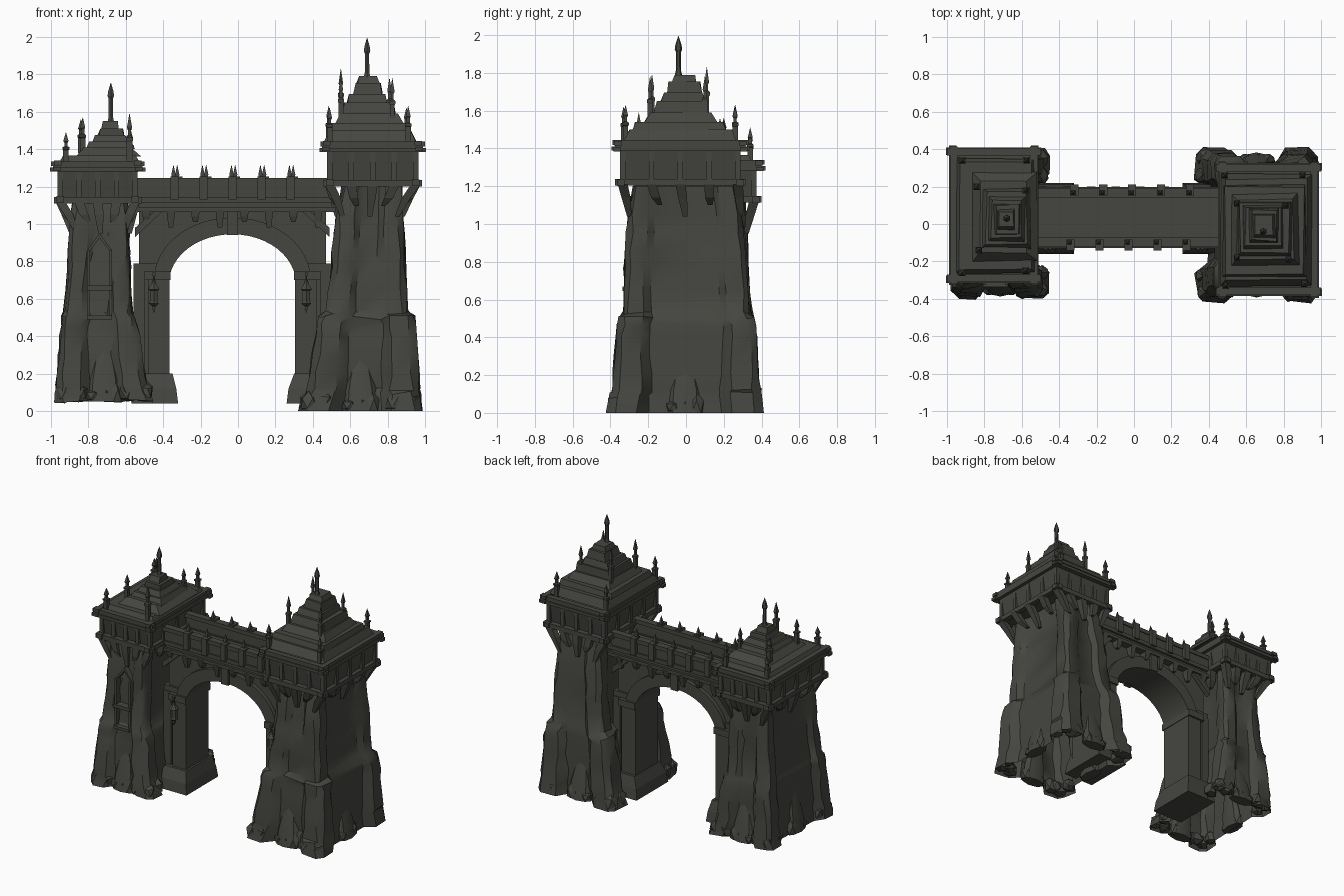
import bpy, bmesh, math, random
from mathutils import Vector, Matrix

if "Cube" in bpy.data.objects:
    bpy.data.objects.remove(bpy.data.objects["Cube"])
random.seed(4)

stone = bpy.data.materials.new("dark grey stone")
stone.diffuse_color = (0.06, 0.061, 0.052, 1)
stone.use_nodes = True
stone.node_tree.nodes["Principled BSDF"].inputs["Base Color"].default_value = stone.diffuse_color


def finish(name, bm, smooth=None):
    bmesh.ops.recalc_face_normals(bm, faces=bm.faces[:])
    me = bpy.data.meshes.new(name)
    bm.to_mesh(me)
    bm.free()
    me.materials.append(stone)
    ob = bpy.data.objects.new(name, me)
    bpy.context.collection.objects.link(ob)
    if smooth:
        bpy.context.view_layer.objects.active = ob
        ob.select_set(True)
        bpy.ops.object.shade_smooth_by_angle(angle=math.radians(smooth))
        ob.select_set(False)
    return ob


def loft(bm, rings, cap_start=True, cap_end=True):
    vs = [[bm.verts.new(p) for p in r] for r in rings]
    n = len(vs[0])
    for a, b in zip(vs, vs[1:]):
        for i in range(n):
            bm.faces.new((a[i], a[(i + 1) % n], b[(i + 1) % n], b[i]))
    if cap_start:
        bm.faces.new(vs[0][::-1])
    if cap_end:
        bm.faces.new(vs[-1])


def rect(x0, x1, y0, y1, z):
    return [(x0, y0, z), (x1, y0, z), (x1, y1, z), (x0, y1, z)]


def box(bm, x0, x1, y0, y1, z0, z1):
    loft(bm, [rect(x0, x1, y0, y1, z0), rect(x0, x1, y0, y1, z1)])


def turned(bm, x, y, profile, n=6):
    # stacked polygon rings from (radius, z) pairs
    loft(bm, [[(x + r * math.cos(math.tau * (i + .5) / n), y + r * math.sin(math.tau * (i + .5) / n), z)
               for i in range(n)] for r, z in profile])


def prism(bm, pts, y0, y1):
    loft(bm, [[(x, y0, z) for x, z in pts], [(x, y1, z) for x, z in pts]])


def lerp(table, z):
    for a, b in zip(table, table[1:]):
        if z <= b[0]:
            t = max(0, (z - a[0]) / (b[0] - a[0]))
            return [p + (q - p) * t for p, q in zip(a[1:], b[1:])]
    return table[-1][1:]


def tower_body(name, table):
    # table rows: z, x0, x1, y0, y1, buttress width, recess depth
    bm = bmesh.new()
    zs = [r[0] for r in table]
    zs = sorted(set(zs + [.1, .2, .3, .4, .65, .85, .95]))
    zs = [z for z in zs if z >= zs[0] and z >= table[0][0]]
    rings = []
    for z in zs:
        x0, x1, y0, y1, w, d = lerp(table, z)
        ring = []
        c = w * .22
        for cx, cy, sx, sy, flip in ((x0, y0, 1, 1, 0), (x1, y0, -1, 1, 1), (x1, y1, -1, -1, 0), (x0, y1, 1, -1, 1)):
            q = [(d, w * 1.15), (0, w * .85), (0, c), (c, 0), (w * .85, 0), (w * 1.15, d)]
            for u, v in (q[::-1] if flip else q):
                j = .009 if z > table[0][0] else .012
                ring.append((cx + sx * u + random.uniform(-j, j), cy + sy * v + random.uniform(-j, j),
                             z + random.uniform(-.012, .012) * (0 < z < 1)))
        rings.append(ring)
    loft(bm, rings, cap_start=False)
    return finish(name, bm, 35)


def foot_rocks(name, table):
    # weathered rubble at the buttress feet and pointed rocks on each side
    bm = bmesh.new()
    z0 = table[0][0]
    x0, x1, y0, y1, w, d = table[0][1:]
    cx, cy = (x0 + x1) / 2, (y0 + y1) / 2
    for bx, by in ((x0, y0), (x1, y0), (x1, y1), (x0, y1)):
        for k in range(4):
            sx, sy = (1 if bx < cx else -1), (1 if by < cy else -1)
            u, v = ((.05, .05), (.14, .045), (.045, .14), (.11, .06))[k]
            r = random.uniform(.04, .055)
            m = Matrix.Translation((bx + sx * u, by + sy * v, z0 + .045)) @ Matrix.Diagonal((r, r, .05 + .03 * random.random(), 1))
            for vert in bmesh.ops.create_icosphere(bm, subdivisions=1, radius=1, matrix=m)["verts"]:
                vert.co += Vector([random.uniform(-.008, .008) for _ in range(3)])
                vert.co.z = max(vert.co.z, z0)
    for px, py, ax in ((cx, y0 + d, 0), (cx, y1 - d, 0), (x0 + d, cy, 1), (x1 - d, cy, 1)):
        ix, iy = (cx - px) * .2, (cy - py) * .16
        rings = []
        for t, r in ((0, .095), (.12, .085), (.22, .062), (.32, .04), (.37, .012)):
            rx, ry = (r * .5, r) if ax else (r, r * .5)
            rings.append([(px + ix * t / .37 + rx * math.cos(a), py + iy * t / .37 + ry * math.sin(a), z0 + t)
                          for a in [math.tau * i / 8 for i in range(8)]])
        loft(bm, rings)
        for k in range(3):
            o = (k - 1) * .06
            m = Matrix.Translation((px + (0 if ax else o), py + (o if ax else 0), z0 + .03)) @ Matrix.Diagonal((.045, .045, .04 + .02 * k, 1))
            for vert in bmesh.ops.create_icosphere(bm, subdivisions=1, radius=1, matrix=m)["verts"]:
                vert.co.z = max(vert.co.z, z0)
    finish(name, bm, 30)


def gallery(name, x0, x1, y0, y1, zb, zt, inner):
    # overhanging storey: floor, walls, posts, crossing rails and tapered corbels
    bm = bmesh.new()
    box(bm, x0 + .03, x1 - .03, y0 + .03, y1 - .03, zb, zb + .025)
    loft(bm, [rect(x0 + .06, x1 - .06, y0 + .06, y1 - .06, zb + .02),
              rect(x0 + .035, x1 - .035, y0 + .035, y1 - .035, zt)])
    box(bm, x0 + .01, x1 - .01, y0 + .01, y1 - .01, zt, zt + .03)
    for z, e, h in ((zb - .01, .02, .035), (zt - .005, 0, .022), (zt + .025, .005, .025)):
        for y in (y0 + e, y1 - e - .04):
            box(bm, x0 + e - .005, x1 - e + .005, y, y + .04, z, z + h)
        for x in (x0 + e + .01, x1 - e - .05):
            box(bm, x, x + .04, y0 + e - .01, y1 - e + .01, z + .004, z + h + .004)
    ix0, ix1, iy0, iy1 = inner
    for k in range(5):
        t = k / 4
        xa, ya = x0 + .05 + (x1 - x0 - .1) * t, y0 + .05 + (y1 - y0 - .1) * t
        xb, yb = ix0 + .03 + (ix1 - ix0 - .06) * t, iy0 + .03 + (iy1 - iy0 - .06) * t
        spots = [(xa, y0 + .05, xb, iy0), (xa, y1 - .05, xb, iy1)]
        if 0 < k < 4:
            spots += [(x0 + .05, ya, ix0, yb), (x1 - .05, ya, ix1, yb)]
        for px, py, qx, qy in spots:
            box(bm, px - .014, px + .014, py - .014, py + .014, zb, zt)
            low = zb - (.17 if k % 2 == 0 else .11)
            loft(bm, [rect(qx - .012, qx + .012, qy - .012, qy + .012, low),
                      rect((px + qx) / 2 - .024, (px + qx) / 2 + .024, (py + qy) / 2 - .024, (py + qy) / 2 + .024, zb - .07),
                      rect(px - .026, px + .026, py - .026, py + .026, zb)])
    finish(name, bm)


def roof(name, tiers):
    # tiers: z0, z1, x0, x1, y0, y1, taper
    bm = bmesh.new()
    for z0, z1, x0, x1, y0, y1, t in tiers:
        r = [rect(x0, x1, y0, y1, z0), rect(x0 + t, x1 - t, y0 + t, y1 - t, z1)]
        loft(bm, [[(x + random.uniform(-.006, .006), y + random.uniform(-.006, .006), z) for x, y, z in q] for q in r])
    finish(name, bm)


def pinnacles(name, items):
    bm = bmesh.new()
    for x, y, z0, z1, r in items:
        h = z1 - z0
        turned(bm, x, y, [(r, z0), (r, z0 + h * .45), (r * 1.25, z0 + h * .47), (r * 1.25, z0 + h * .53),
                          (r * .6, z0 + h * .56), (r * .6, z0 + h * .68), (r * .95, z0 + h * .72), (.001, z1)], 4)
    finish(name, bm)


# towers
right = [(0, .33, .98, -.415, .405, .19, .07), (.12, .37, .97, -.395, .39, .18, .06), (.46, .42, .945, -.36, .365, .15, .04),
         (.5, .435, .94, -.355, .355, .15, .035), (.53, .475, .91, -.335, .335, .135, .03),
         (.78, .5, .895, -.325, .32, .125, .03), (1.05, .525, .88, -.305, .295, .12, .025), (1.2, .56, .87, -.28, .26, .1, .02)]
left = [(.05, -.98, -.45, -.4, .4, .16, .06), (.14, -.97, -.49, -.385, .39, .15, .05), (.46, -.945, -.54, -.345, .365, .125, .035),
        (.5, -.94, -.55, -.34, .36, .125, .03), (.53, -.93, -.565, -.325, .345, .11, .03),
        (.78, -.91, -.575, -.3, .33, .105, .025), (1.05, -.89, -.585, -.28, .32, .1, .02), (1.13, -.88, -.59, -.26, .31, .1, .02)]
tower_body("right_tower_body", right)
tower_body("left_tower_body", left)
foot_rocks("right_tower_rubble", right)
foot_rocks("left_tower_rubble", left)
gallery("right_gallery", .44, 1.0, -.385, .325, 1.21, 1.39, (.53, .88, -.3, .29))
gallery("left_gallery", -1.0, -.5, -.315, .41, 1.12, 1.285, (-.89, -.58, -.27, .32))

# stepped roofs
roof("right_roof", [(1.44, 1.5, .46, .95, -.33, .27, .03), (1.5, 1.54, .475, .92, -.28, .21, .012), (1.54, 1.59, .52, .88, -.22, .16, .03),
                    (1.58, 1.65, .555, .84, -.17, .12, .012), (1.65, 1.695, .585, .8, -.13, .1, .012),
                    (1.69, 1.755, .615, .775, -.1, .085, .012), (1.75, 1.79, .635, .755, -.07, .06, .01)])
roof("left_roof", [(1.33, 1.365, -.95, -.53, -.26, .35, .02), (1.36, 1.41, -.87, -.52, -.2, .28, .05), (1.4, 1.44, -.81, -.555, -.13, .19, .02),
                   (1.44, 1.475, -.775, -.585, -.09, .14, .015), (1.47, 1.51, -.75, -.61, -.06, .11, .01),
                   (1.51, 1.55, -.73, -.635, -.03, .08, .012)])
pinnacles("right_pinnacles", [(.55, .11, 1.55, 1.83, .018), (.81, .1, 1.53, 1.78, .018), (.55, -.18, 1.53, 1.79, .018), (.825, -.19, 1.52, 1.78, .018),
                              (.485, .26, 1.43, 1.63, .02), (.9, .26, 1.43, 1.62, .02), (.49, -.33, 1.43, 1.62, .02), (.91, -.32, 1.43, 1.63, .02)])
pinnacles("left_pinnacles", [(-.92, -.26, 1.32, 1.49, .021), (-.92, .34, 1.32, 1.49, .021), (-.575, .34, 1.32, 1.51, .02), (-.58, -.25, 1.32, 1.59, .021),
                             (-.84, .2, 1.38, 1.56, .022), (-.58, .18, 1.37, 1.56, .018), (-.83, -.14, 1.37, 1.57, .02)])
bm = bmesh.new()
for x, y, z in ((.69, -.04, 1.78), (-.68, .03, 1.54)):
    turned(bm, x, y, [(.022, z), (.014, z + .03), (.013, z + .13), (.02, z + .145), (.016, z + .17), (.001, z + .215)])
finish("roof_spires", bm)

# arch wall, legs and moulded ring, all around x = -0.03
C, SP, RX, RZ = -.03, .68, .34, .265
arc = [(math.cos(math.pi * i / 24), math.sin(math.pi * i / 24)) for i in range(25)]
inner = [(C + RX * c, SP + RZ * s) for c, s in arc]
bm = bmesh.new()
prism(bm, [(C + .5, .04), (C + .5, 1.08), (C - .5, 1.08), (C - .5, .04), (C - RX, .04)] + inner[::-1] + [(C + RX, .04)], -.07, .14)
finish("arch_wall", bm, 30)
bm = bmesh.new()
outer = [(C + (RX + .08) * c, SP + .02 + (RZ + .07) * s) for c, s in arc]
prism(bm, [(x, z) for x, z in inner] + outer[::-1], -.1, .17)
finish("arch_ring", bm, 30)

bm = bmesh.new()
for s in (-1, 1):
    def side(a, b, y0, y1, z0, z1):
        u, v = sorted((C + s * a, C + s * b))
        box(bm, u, v, y0, y1, z0, z1)
    side(.335, .45, -.1, .17, .04, .7)     # pilaster
    side(.33, .47, -.115, .185, .7, .75)   # capital
    side(.4, .53, -.085, .155, .75, .79)
    side(.47, .53, -.09, .16, .1, .75)
    u, v = sorted((C + s * .29, C + s * .54))
    loft(bm, [rect(u, v, -.16, .22, .04), rect(u + .01, v - .01, -.15, .21, .12), rect(u + .04, v - .03, -.12, .19, .2)])
finish("arch_legs", bm)

# bridge deck, parapets, posts, spikes and corbels
bm = bmesh.new()
box(bm, -.54, .5, -.11, .18, 1.07, 1.14)
for y0, out in ((-.115, -1), (.15, 1)):
    box(bm, -.54, .5, y0, y0 + .035, 1.13, 1.225)
    box(bm, -.56, .52, y0 - .008, y0 + .043, 1.215, 1.245)
    box(bm, -.56, .52, y0 - .012, y0 + .047, 1.065, 1.09)
    box(bm, -.56, .52, y0 - .012, y0 + .047, 1.115, 1.145)
    yc = y0 + .0175
    for k in range(5):
        x = -.34 + .155 * k + (0 if out < 0 else .02)
        yp = yc + out * .015
        box(bm, x - .022, x + .022, yp - .03, yp + .03, 1.13, 1.255)
        turned(bm, x - .005, yc, [(.014, 1.25), (.016, 1.265), (.001, 1.315)], 4)
    for k in range(8):
        x = -.49 + .131 * k
        drop = .09 if k % 2 else .06
        loft(bm, [rect(x - .012, x + .012, yc - .012, yc + .012, 1.07 - drop),
                  rect(x - .02, x + .02, yc - .025, yc + .025, 1.04), rect(x - .022, x + .022, yc - .032, yc + .032, 1.075)])
    for s in (-1, 1):   # slanted braces at the haunches
        prism(bm, [(C + s * .52, .93), (C + s * .52, .98), (C + s * .4, 1.08), (C + s * .36, 1.08)], yc - .018, yc + .018)
    box(bm, C - .03, C + .03, yc - .02, yc + .02, .94, 1.07)
finish("bridge", bm)

# hanging lanterns on the legs
bm = bmesh.new()
for x in (-.45, .365):
    turned(bm, x, -.125, [(.012, .56), (.03, .575), (.024, .585), (.024, .645), (.036, .65), (.014, .68), (.006, .7), (.005, .74)])
    turned(bm, x, -.125, [(.001, .525), (.012, .55), (.008, .56)], 4)
    box(bm, x - .008, x + .008, -.135, -.06, .725, .74)
finish("lanterns", bm)

# pointed niche surround and sills on the left tower front
bm = bmesh.new()
n, yw = -.74, -.325
for s in (-1, 1):
    u, v = sorted((n + s * .05, n + s * .066))
    box(bm, u, v, yw, yw + .07, .5, .86)
    prism(bm, [(n + s * .066, .86), (n + s * .05, .86), (n, .925), (n, .95)], yw + .02, yw + .08)
box(bm, n - .066, n + .066, yw - .01, yw + .07, .645, .67)
box(bm, n - .066, n + .066, yw - .015, yw + .06, .49, .51)
finish("tower_niche", bm)
